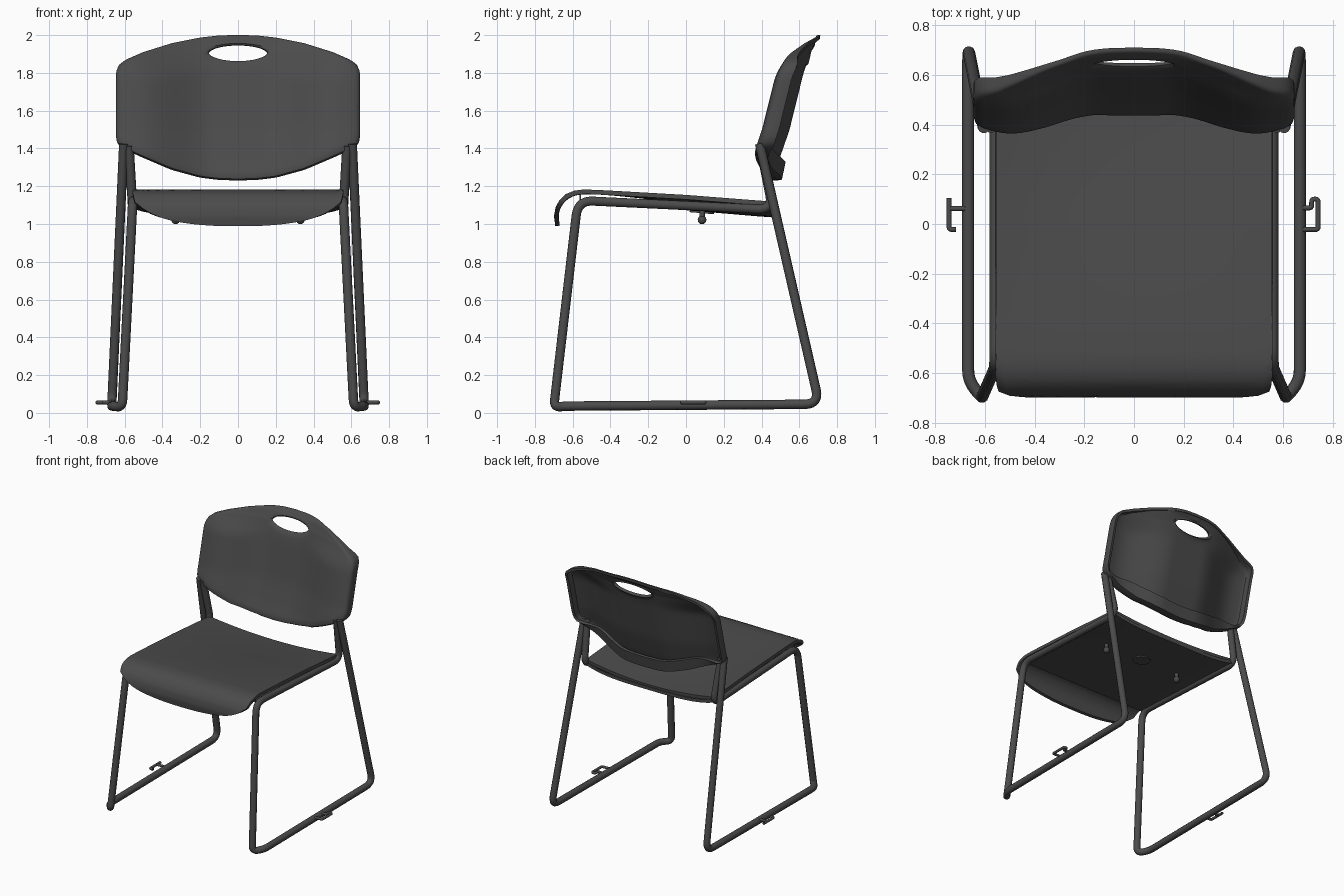
import bpy, bmesh, math
from mathutils import Vector

cube = bpy.data.objects.get("Cube")
if cube:
    bpy.data.objects.remove(cube, do_unlink=True)

grey = bpy.data.materials.new("charcoal_grey")
grey.use_nodes = True
colour = (0.07, 0.07, 0.07, 1)
grey.diffuse_color = colour
bsdf = grey.node_tree.nodes["Principled BSDF"]
bsdf.inputs["Base Color"].default_value = colour
bsdf.inputs["Roughness"].default_value = 0.6


def activate(ob):
    bpy.ops.object.select_all(action='DESELECT')
    ob.select_set(True)
    bpy.context.view_layer.objects.active = ob


def finish(ob, angle=40):
    if not ob.data.materials:
        ob.data.materials.append(grey)
    activate(ob)
    bpy.ops.object.shade_smooth_by_angle(angle=math.radians(angle))
    return ob


def lerp_table(table, v):
    """Piecewise linear lookup in (key, value) pairs."""
    if v <= table[0][0]:
        return table[0][1]
    for (a, fa), (b, fb) in zip(table, table[1:]):
        if v <= b:
            return fa + (fb - fa) * (v - a) / (b - a)
    return table[-1][1]


def smooth(t):
    t = max(0.0, min(1.0, t))
    return t * t * (3 - 2 * t)


def sheet(name, rows, closed, thickness):
    """Skin rows of points into a sheet and thicken it."""
    bm = bmesh.new()
    grid = [[bm.verts.new(p) for p in row] for row in rows]
    n = len(rows[0])
    for r0, r1 in zip(grid, grid[1:]):
        for i in range(n if closed else n - 1):
            j = (i + 1) % n
            bm.faces.new((r0[i], r0[j], r1[j], r1[i]))
    bmesh.ops.recalc_face_normals(bm, faces=bm.faces)
    me = bpy.data.meshes.new(name)
    bm.to_mesh(me)
    bm.free()
    ob = bpy.data.objects.new(name, me)
    bpy.context.collection.objects.link(ob)
    mod = ob.modifiers.new("thickness", 'SOLIDIFY')
    mod.thickness, mod.offset = thickness, 0
    activate(ob)
    bpy.ops.object.modifier_apply(modifier=mod.name)
    return finish(ob)


def fillet(points, radius, steps=7):
    """Round the inner corners of a path."""
    pts = [Vector(p) for p in points]
    out = [pts[0]]
    for a, b, c in zip(pts, pts[1:], pts[2:]):
        r = min(radius, (a - b).length * 0.48, (c - b).length * 0.48)
        p, q = b + (a - b).normalized() * r, b + (c - b).normalized() * r
        for k in range(steps + 1):
            t = k / steps
            out.append(p * (1 - t) ** 2 + b * 2 * t * (1 - t) + q * t * t)
    return out + [pts[-1]]


def tube(name, points, radius, bend):
    cu = bpy.data.curves.new(name, 'CURVE')
    cu.dimensions = '3D'
    cu.bevel_depth, cu.bevel_resolution, cu.use_fill_caps = radius, 3, True
    path = fillet(points, bend)
    sp = cu.splines.new('POLY')
    sp.points.add(len(path) - 1)
    for point, co in zip(sp.points, path):
        point.co = (*co, 1)
    ob = bpy.data.objects.new(name, cu)
    bpy.context.collection.objects.link(ob)
    activate(ob)
    bpy.ops.object.convert(target='MESH')
    return finish(bpy.context.object)


# Sled frame: back leg, runner, front leg, seat rail and inner upright in one tube
FRAME = [(0.605, 0.39, 1.425), (0.668, 0.706, 0.046), (0.668, -0.63, 0.036),
         (0.613, -0.7, 0.03), (0.557, -0.572, 1.125),
         (0.557, 0.46, 1.075), (0.577, 0.392, 1.415)]
for side, s in (("left", 1), ("right", -1)):
    tube(side + "_frame", [(s * x, y, z) for x, y, z in FRAME], 0.025, 0.08)

# Linking clips on the runners
CLIPS = {
    "left_clip": [(0.68, -0.022), (0.742, -0.022), (0.742, 0.1), (0.716, 0.1),
                  (0.716, 0.065), (0.68, 0.065)],
    "right_clip": [(-0.718, -0.022), (-0.745, -0.022), (-0.745, 0.105)],
    "right_clip_arm": [(-0.68, 0.062), (-0.745, 0.062)],
}
for name, wire in CLIPS.items():
    tube(name, [(x, y, 0.055) for x, y in wire], 0.01, 0.012)

# Seat: a profile swept across, dished at the rear, with a curved front lip
PROFILE = [(0.0, 0.44, 1.108), (0.3, 0.0, 1.142), (0.56, -0.42, 1.166), (0.64, -0.54, 1.171),
           (0.7, -0.588, 1.165), (0.75, -0.63, 1.148), (0.8, -0.661, 1.118),
           (0.85, -0.679, 1.085), (0.92, -0.687, 1.04), (1.0, -0.68, 0.99)]
PROFILE_Y = [(t, y) for t, y, z in PROFILE]
PROFILE_Z = [(t, z) for t, y, z in PROFILE]


def seat_point(u, v):
    x = 0.557 * u
    t = v * (1 - 0.13 * abs(u) ** 2.5 - 0.06 * abs(u) ** 12)
    y, z = lerp_table(PROFILE_Y, t), lerp_table(PROFILE_Z, t)
    centre = 1 - u * u
    z -= 0.045 * centre * smooth((y + 0.5) / 0.95)
    y += 0.015 * centre * max(0, 1 - t * 5)
    x *= 1 - 0.05 * smooth((t - 0.72) / 0.2)
    return (x, y, z)


sheet("seat", [[seat_point(i / 16 - 1, j / 48) for i in range(33)] for j in range(49)],
      False, 0.024)


# Shallow pan closing the underside between the rails
def pan_point(u, f, lift=0.0):
    z = 1.125 - 0.045 * f - 0.042 * f * (1 - u ** 4) + lift
    return (0.545 * u, -0.56 + 1.005 * f + 0.012 * f * (1 - u * u), z)


ACROSS = [i / 12 - 1 for i in range(25)]
pan_rows = [[pan_point(u, 0, 0.03) for u in ACROSS]]
pan_rows += [[pan_point(u, j / 12) for u in ACROSS] for j in range(13)]
pan_rows += [[pan_point(u, 1, 0.022) for u in ACROSS]]
sheet("seat_pan", pan_rows, False, 0.008)

# Backrest: rings from the hand hole to the outline, with a rearward rim
CENTRE_LINE = [(1.24, 0.437), (1.33, 0.479), (1.5, 0.538), (1.8, 0.612),
               (1.9, 0.643), (1.96, 0.673), (1.991, 0.7)]
HALF = [(0, 1.991), (0.1, 1.988), (0.2, 1.977), (0.35, 1.947), (0.5, 1.9), (0.58, 1.865),
        (0.615, 1.845), (0.63, 1.825), (0.637, 1.79), (0.637, 1.47), (0.632, 1.437),
        (0.615, 1.412), (0.5, 1.36), (0.35, 1.296), (0.2, 1.255), (0.1, 1.243), (0, 1.24)]
HOLE_Z, HOLE_W, HOLE_H = 1.905, 0.162, 0.05


def back_y(x, z):
    top = smooth((z - 1.75) / 0.18)
    return (lerp_table(CENTRE_LINE, z)
            - (0.125 - 0.03 * top) * smooth((abs(x) - 0.13) / (0.4 + 0.1 * top))
            + 0.01 * smooth((abs(x) - 0.54) / 0.1))


def resample(points, count):
    pts = [Vector(p) for p in points]
    pts.append(pts[0])
    lengths = [0.0]
    for a, b in zip(pts, pts[1:]):
        lengths.append(lengths[-1] + (b - a).length)
    xs = [(d, p.x) for d, p in zip(lengths, pts)]
    zs = [(d, p.y) for d, p in zip(lengths, pts)]
    steps = [lengths[-1] * k / count for k in range(count)]
    return [(lerp_table(xs, d), lerp_table(zs, d)) for d in steps]


outline = resample(HALF + [(-x, z) for x, z in HALF[-2:0:-1]], 128)


def back_ring(f, depth, raise_lip=0.0):
    """One ring, f = 0 at the hole and 1 at the outline, set back by depth."""
    ring = []
    for x, z in outline:
        a = math.atan2(z - HOLE_Z, x * 0.5)
        hx, hz = HOLE_W * math.cos(a), HOLE_Z + HOLE_H * math.sin(a)
        px, pz = hx + (x - hx) * f, hz + (z - hz) * f
        d = depth * (1 - 0.85 * smooth((pz - 1.82) / 0.16)) if f > 0.5 else depth
        lip = raise_lip * smooth((1.42 - z) / 0.12)
        ring.append((px, back_y(px, pz) + d + lip * 0.1, pz + lip))
    return ring


rings = [back_ring(0, 0.012), back_ring(0.02, 0.002)]
rings += [back_ring(k / 16, 0) for k in range(1, 16)]
rings += [back_ring(0.975, 0.002), back_ring(0.993, 0.008), back_ring(1, 0.02),
          back_ring(1, 0.062), back_ring(0.998, 0.068, 0.08)]
sheet("backrest", rings, True, 0.02)

# Knobs and cover disc under the seat
for side, s in (("left", 1), ("right", -1)):
    tube(side + "_seat_knob_stem", [(s * 0.33, 0.085, 1.08), (s * 0.33, 0.085, 1.02)], 0.015, 0)
    bpy.ops.mesh.primitive_uv_sphere_add(segments=16, ring_count=8, radius=0.023,
                                         location=(s * 0.33, 0.085, 1.022))
    bpy.context.object.name = side + "_seat_knob"
    finish(bpy.context.object)
bpy.ops.mesh.primitive_cylinder_add(vertices=24, radius=0.065, depth=0.02,
                                    location=(0, 0.085, 1.067), rotation=(-0.085, 0, 0))
bpy.context.object.name = "under_seat_disc"
finish(bpy.context.object)
